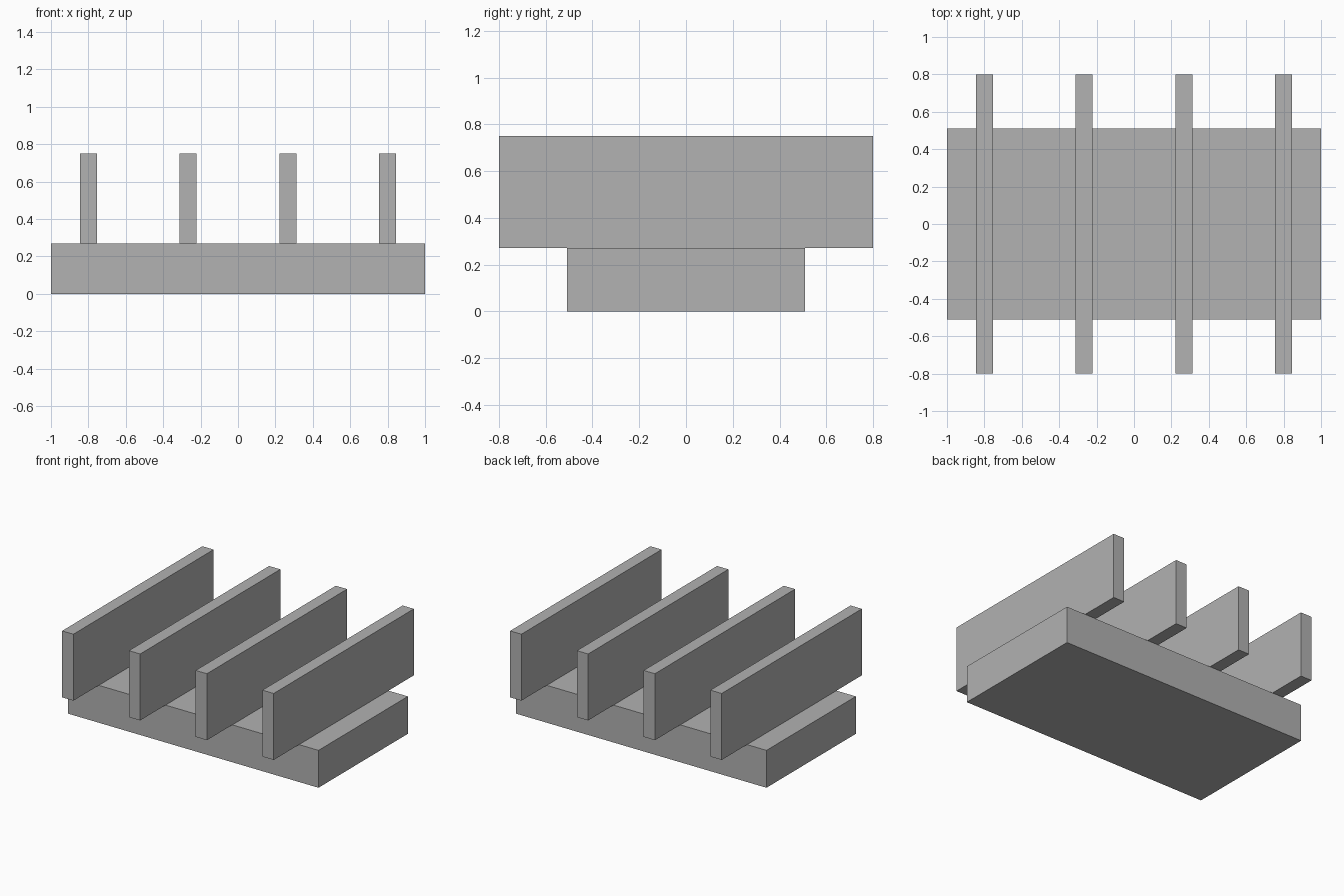
import bpy

# Remove the default cube
default = bpy.data.objects.get("Cube")
if default:
    bpy.data.objects.remove(default, do_unlink=True)

# Single grey material
GREY = (0.445, 0.445, 0.445, 1.0)
grey = bpy.data.materials.new("plain grey")
grey.use_nodes = True
grey.diffuse_color = GREY
grey.node_tree.nodes["Principled BSDF"].inputs["Base Color"].default_value = GREY


def box(name, size, x, bottom):
    """Box of the given size, centred on y, standing at the given height."""
    bpy.ops.mesh.primitive_cube_add(size=1, location=(x, 0, bottom + size[2] / 2))
    obj = bpy.context.object
    obj.name = name
    obj.scale = size
    bpy.ops.object.transform_apply(location=False, rotation=False, scale=True)
    obj.data.materials.append(grey)
    return obj


BASE_HEIGHT = 0.27
FIN_SPACING = 1.6 / 3

# Base slab
box("base_slab", (2.0, 1.02, BASE_HEIGHT), 0, 0)

# Four upright fins, overhanging the slab at front and back
for i in range(4):
    box(f"fin_{i + 1}", (0.09, 1.6, 0.48), (i - 1.5) * FIN_SPACING, BASE_HEIGHT)
